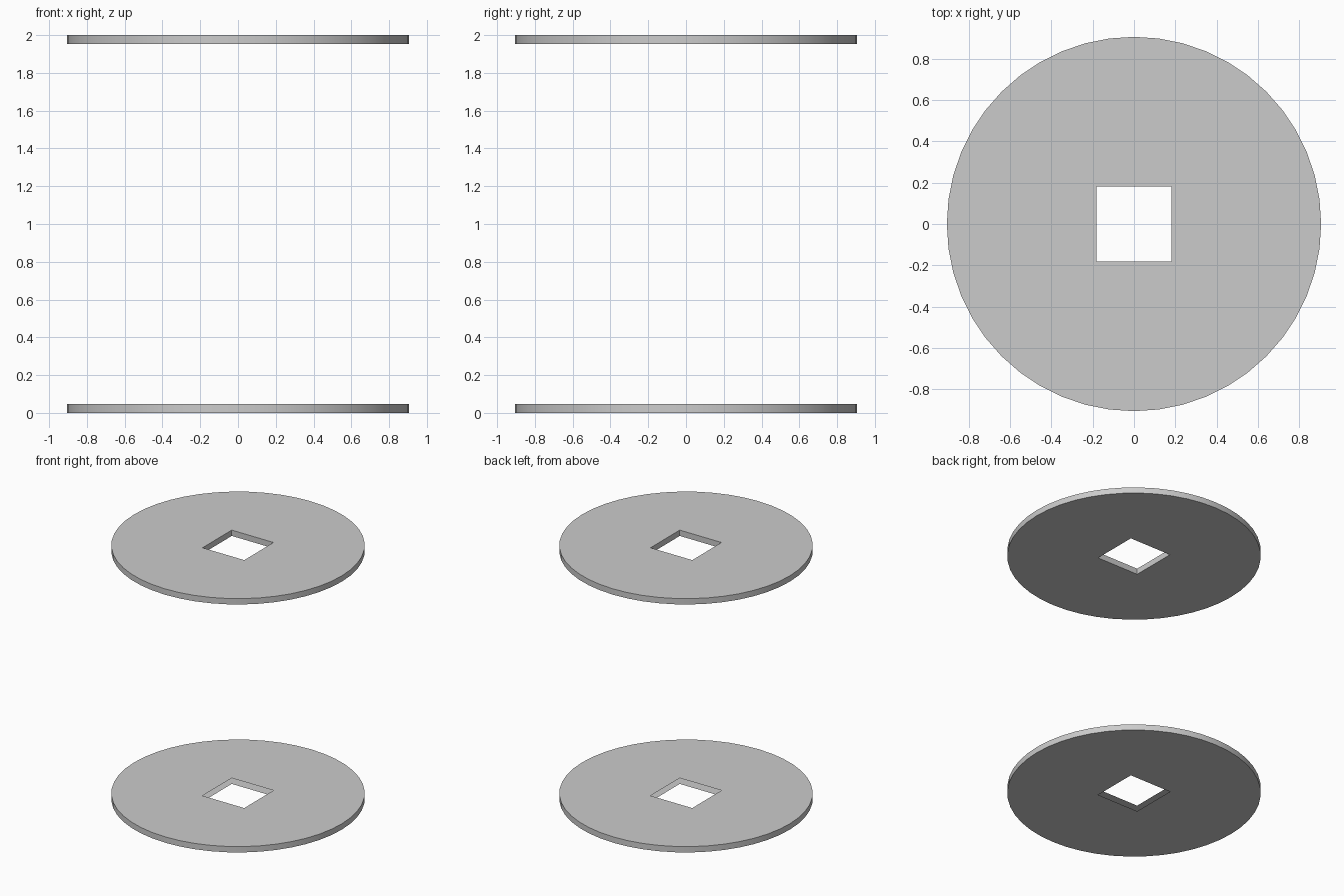
import bpy, bmesh, math

if "Cube" in bpy.data.objects:
    bpy.data.objects.remove(bpy.data.objects["Cube"])

R, HOLE, T, SIDES = 0.905, 0.182, 0.046, 48


def flange(name, z0, hole_walls):
    """Thin round plate with a square hole; SIDES is a multiple of 8."""
    bm = bmesh.new()
    rings = []
    for z in (z0, z0 + T):
        outer = [bm.verts.new((R * math.cos(a), R * math.sin(a), z))
                 for a in (2 * math.pi * i / SIDES for i in range(SIDES))]
        inner = [bm.verts.new((HOLE * x, HOLE * y, z))
                 for x, y in ((1, 1), (-1, 1), (-1, -1), (1, -1))]
        rings.append((outer, inner))
        # Four flat sectors between the square corners and the rim
        q = SIDES // 4
        for k in range(4):
            start = q // 2 + k * q
            arc = [outer[(start + i) % SIDES] for i in range(q + 1)]
            loop = arc + [inner[(k + 1) % 4], inner[k]]
            bm.faces.new(loop if z > z0 else loop[::-1])
    (o0, i0), (o1, i1) = rings
    # Rounded rim
    for i in range(SIDES):
        j = (i + 1) % SIDES
        bm.faces.new((o0[i], o0[j], o1[j], o1[i])).smooth = True
    # Walls of the square hole
    if hole_walls:
        for i in range(4):
            j = (i + 1) % 4
            bm.faces.new((i0[j], i0[i], i1[i], i1[j]))
    # Keep the plate edges crisp
    for e in bm.edges:
        if len(e.link_faces) == 2 and e.calc_face_angle() > 0.6:
            e.smooth = False
    mesh = bpy.data.meshes.new(name)
    bm.to_mesh(mesh)
    bm.free()
    bpy.context.collection.objects.link(bpy.data.objects.new(name, mesh))


# The lower plate's hole is open between its two faces
flange("lower_flange", 0.0, False)
flange("upper_flange", 2.0 - T, True)
